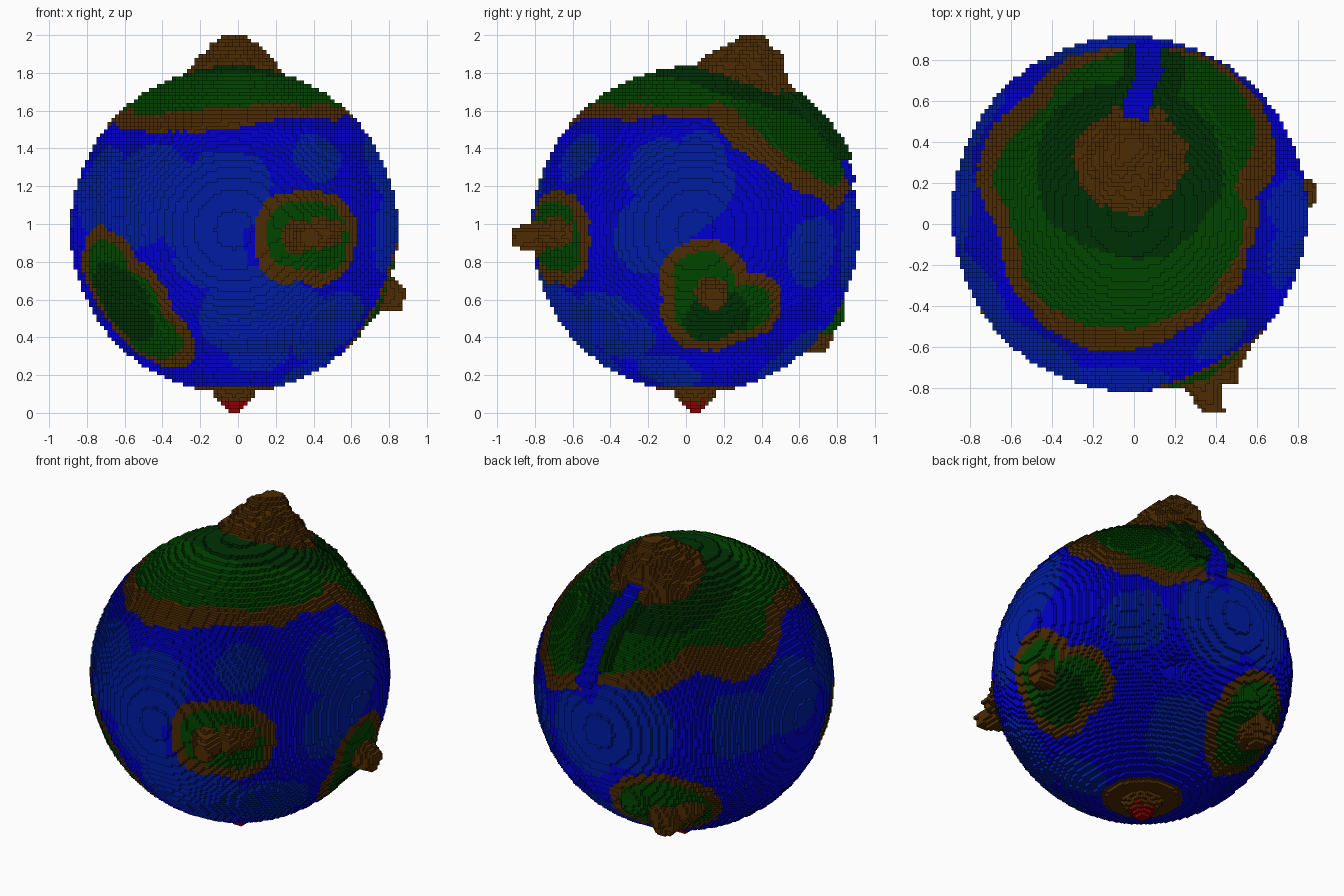
import bpy, math
from mathutils import Vector, noise

cube = bpy.data.objects.get("Cube")
if cube:
    bpy.data.objects.remove(cube, do_unlink=True)

S = 0.02                                # block size
CENTRE = Vector((-0.02, 0.05, 0.97))    # middle of the globe
R = 0.866                               # sea level

COLOURS = {
    "sea blue": (0, 0, 0.6), "deep sea blue": (0, 0.012, 0.36),
    "earth brown": (0.075, 0.025, 0.001), "grass green": (0, 0.06, 0),
    "forest green": (0, 0.03, 0.001), "lava red": (0.26, 0, 0),
}
SEA, DEEP, EARTH, GRASS, FOREST, LAVA = range(6)
materials = []
for name, rgb in COLOURS.items():
    m = bpy.data.materials.new(name)
    m.use_nodes = True
    m.diffuse_color = (*rgb, 1)
    bsdf = m.node_tree.nodes["Principled BSDF"]
    bsdf.inputs["Base Color"].default_value = (*rgb, 1)
    bsdf.inputs["Roughness"].default_value = 0.9
    materials.append(m)


def cap(x, y, z, *rest):
    return (Vector((x, y, z)).normalized(), *rest)


# Continent: compass angle, then angle from the pole to the coast and to the grass
COAST = [(0, 47, 41), (8, 46, 39), (13, 57, 38), (20, 62, 41), (28, 67, 53),
         (41, 76, 65), (61, 83, 75), (73, 77, 71), (85, 72, 68), (100, 70, 64),
         (112, 71, 61), (129, 62, 51), (150, 67, 53), (165, 64, 53),
         (178, 56, 44), (188, 49, 42), (200, 49, 41), (210, 52, 45),
         (237, 53, 43.5), (271, 51, 40), (297, 46, 39.5), (323, 48, 39),
         (340, 46, 40), (360, 47, 41)]

# Islands as overlapping round caps: direction, radius
ISLANDS = {
    "front_island": [cap(.39, -.92, -.04, .29), cap(.53, -.85, -.05, .305)],
    "right_island": [cap(.93, .04, -.31, .27), cap(.84, .09, -.50, .30),
                     cap(.80, .32, -.48, .24)],
    "back_island": [cap(-.36, .74, -.61, .39)],
    "left_island": [cap(-.80, -.56, -.28, .30), cap(-.67, -.59, -.47, .35),
                    cap(-.55, -.58, -.67, .31)],
}
FORESTS = [cap(0, .29, .955, .555), cap(.84, .13, -.55, .2),
           cap(-.72, -.54, -.47, .28)]

# Peaks: direction, base radius, height, steepness, name, is rocky
PEAKS = [
    cap(0, .32, .948, .325, .215, 1.12, "mountain", True),
    cap(.39, -.92, -.045, .11, .20, 1.6, "front_peak", True),
    cap(.50, -.865, -.02, .11, .09, 1.6, "front_peak", True),
    cap(.60, -.80, -.02, .09, .05, 2.0, "front_peak", True),
    cap(.45, -.89, -.06, .24, .03, 1.5, "front_island", False),
    cap(.915, .1, -.385, .11, .12, 2.0, "right_peak", True),
    cap(.86, .2, -.46, .22, .03, 1.5, "right_island", False),
    cap(-.36, .72, -.62, .15, .12, 1.6, "back_peak", True),
    cap(-.5, .67, -.57, .12, .08, 1.6, "back_peak", True),
    cap(-.2, .83, -.53, .14, .06, 2.0, "back_island", False),
    cap(-.40, .73, -.56, .28, .03, 1.5, "back_island", False),
    cap(0, 0, -1, .135, .12, 1.1, "volcano", True),
]

# Deep water: direction, radius
DEEPS = [cap(*d) for d in (
    (-.55, -.8, .22, .33), (-.03, -.97, .25, .27), (-.15, -.97, -.14, .24),
    (.14, -.81, -.54, .35), (-.84, -.48, .24, .28), (.37, -.74, -.54, .22),
    (.51, -.73, .46, .17), (.97, -.06, .26, .29), (.95, -.28, -.03, .24),
    (.89, .05, .47, .15), (.9, -.24, .38, .2), (.65, .74, -.15, .22),
    (.61, -.52, -.61, .28), (.44, -.17, -.88, .2), (-.22, .97, .06, .33),
    (-.97, .1, .2, .28), (-.85, .5, .1, .25), (.17, .98, -.08, .3),
    (.18, .6, -.77, .24), (-.3, -.95, .03, .2), (.15, -.6, -.75, .2))]
WHIRLPOOL = cap(.374, .815, -.44)[0]


def wobble(d, freq, size):
    return size * noise.noise(d * freq)


def coast_and_grass(d):
    """Radians outside (+) or inside (-) the continent's coast and its grass."""
    az = math.degrees(math.atan2(d.y, d.x)) % 360
    polar = math.degrees(math.acos(max(-1, min(1, d.z))))
    for (a0, c0, g0), (a1, c1, g1) in zip(COAST, COAST[1:]):
        if a0 <= az <= a1:
            t = (az - a0) / (a1 - a0)
            return (math.radians(polar - c0 - (c1 - c0) * t),
                    math.radians(polar - g0 - (g1 - g0) * t))


def river_offset(d):
    """Sideways distance from the river's middle, or None away from it."""
    p = CENTRE + d * 0.87
    if p.y < 0.47 or p.z < 1.21:
        return None
    return p.x - 0.01 - 0.08 * (p.y - 0.5) / 0.35 - 0.012 * math.sin(p.z * 22)


def relief(d):
    """Height above sea level and the name of the peak that makes it."""
    off = river_offset(d) if d.y > 0.4 else None
    if off is not None and abs(off) < 0.062:
        return 0.025, "river"
    best, part = 0.0, None
    if off is not None and -0.12 < off < 0.17 and d.z > 0.42:
        best, part = 0.05 - 0.015 * (abs(off) > 0.11), "river_bank"
    for c, rad, high, steep, name, rocky in PEAKS:
        dist = (d - c).length
        if name == "mountain":
            dist += wobble(d, 9, 0.03)
        if dist < rad:
            h = high * min(1, steep * (1 - dist / rad))
            if rocky and name != "volcano":
                h += wobble(d, 14, 0.04)
            if h > best or (rocky and h > 0.01):
                best, part = max(best, h), name
    return best, part


def paint(d):
    """Part name and colour for a surface block in direction d."""
    h, part = relief(d)
    if part == "river":
        return "river", SEA
    if d.z < -0.9 and d.xy.length < 0.28:
        return "volcano", LAVA if d.xy.length < 0.075 + wobble(d, 30, .03) else EARTH
    if part and part.endswith(("peak", "mountain")):
        return part, EARTH
    if part == "river_bank":
        return part, FOREST
    dark = any((d - c).length < r + wobble(d, 5, .05) for c, r in FORESTS)
    inland = FOREST if dark else GRASS
    if d.z > 0.05:
        coast, grass = coast_and_grass(d)
        if coast + wobble(d, 7, .025) < 0:
            return "continent", inland if grass + wobble(d, 6, .025) < 0 else EARTH
    for name, caps in ISLANDS.items():
        e = min((d - c).length - r for c, r in caps) + wobble(d, 6, .03)
        if e < 0:
            return name, inland if e < -0.08 else EARTH
    if any((d - c).length < r + wobble(d, 4, .06) for c, r in DEEPS):
        return "ocean", DEEP
    return "ocean", SEA


# Fill the block grid between a hidden core and the highest summit
CORE, SUMMIT = 0.78, 1.1
NX, NY, NZ = 89, 92, 100


def block_centre(i, j, k):
    return Vector(((i - 44) * S, (j - 45.5) * S, (k + 0.5) * S))


def is_solid(v):
    r = v.length
    if r < CORE:
        return True
    if r > SUMMIT:
        return False
    d = v / r
    if r <= R:      # the whirlpool sinks into the sea
        return r < R - max(0, 0.08 * (1 - (d - WHIRLPOOL).length / 0.1))
    return r <= R + relief(d)[0]


solid = {(i, j, k) for i in range(NX) for j in range(NY) for k in range(NZ)
         if is_solid(block_centre(i, j, k) - CENTRE)}

# Collect the exposed block faces of every part
parts = {}
for cell in solid:
    v = block_centre(*cell) - CENTRE
    if v.length < CORE - S:
        continue
    tag = None
    for axis in range(3):
        for side in (0, 1):
            beside = list(cell)
            beside[axis] += 2 * side - 1
            if tuple(beside) in solid:
                continue
            tag = tag or paint(v.normalized())
            index, faces, mats = parts.setdefault(tag[0], ({}, [], []))
            quad = []
            for a, b in ((0, 0), (1, 0), (1, 1), (0, 1)):
                corner = list(cell)
                corner[axis] += side
                corner[(axis + 1) % 3] += a
                corner[(axis + 2) % 3] += b
                quad.append(index.setdefault(tuple(corner), len(index)))
            faces.append(quad if side else quad[::-1])
            mats.append(tag[1])

# One flat-faced object for each part
half = Vector((S, S, S)) / 2
for name, (index, faces, mats) in parts.items():
    mesh = bpy.data.meshes.new(name)
    mesh.from_pydata([block_centre(*c) - half for c in index], [], faces)
    used = sorted(set(mats))
    for m in used:
        mesh.materials.append(materials[m])
    mesh.polygons.foreach_set("material_index", [used.index(m) for m in mats])
    mesh.update()
    bpy.context.collection.objects.link(bpy.data.objects.new(name, mesh))
